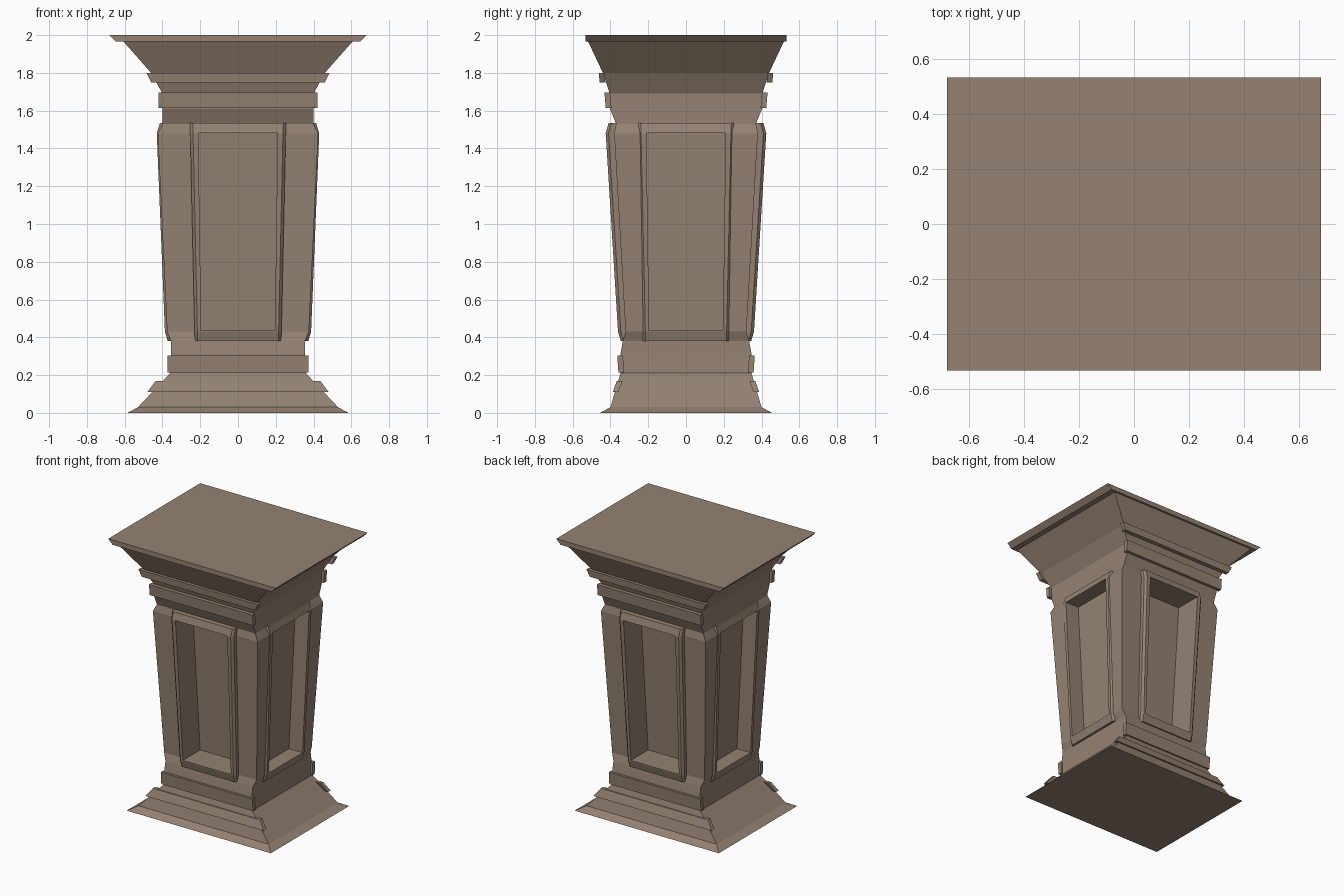
import bpy, bmesh
from mathutils import Matrix
from math import pi

if "Cube" in bpy.data.objects:
    bpy.data.objects.remove(bpy.data.objects["Cube"])

stone = bpy.data.materials.new("stone")
stone.diffuse_color = (0.30, 0.225, 0.17, 1)
stone.use_nodes = True
stone.node_tree.nodes["Principled BSDF"].inputs["Base Color"].default_value = stone.diffuse_color


def loft(name, rings, angle=0):
    """Closed flat-faced solid through rings of equal point count."""
    bm = bmesh.new()
    vs = [[bm.verts.new(p) for p in r] for r in rings]
    n = len(rings[0])
    for a, b in zip(vs, vs[1:]):
        for i in range(n):
            j = (i + 1) % n
            bm.faces.new((a[i], a[j], b[j], b[i]))
    bm.faces.new(vs[0])
    bm.faces.new(vs[-1])
    bmesh.ops.rotate(bm, verts=bm.verts, matrix=Matrix.Rotation(angle, 3, 'Z'))
    bmesh.ops.recalc_face_normals(bm, faces=bm.faces)
    me = bpy.data.meshes.new(name)
    bm.to_mesh(me)
    bm.free()
    me.materials.append(stone)
    ob = bpy.data.objects.new(name, me)
    bpy.context.collection.objects.link(ob)
    return ob


def rect(x, y0, y1, z):
    return [(-x, y0, z), (x, y0, z), (x, y1, z), (-x, y1, z)]


def cut(ob, cutter):
    m = ob.modifiers.new("recess", 'BOOLEAN')
    m.operation = 'DIFFERENCE'
    m.solver = 'EXACT'
    m.object = cutter
    bpy.context.view_layer.objects.active = ob
    bpy.ops.object.modifier_apply(modifier=m.name)


# main body: stacked rectangular sections (half x, half y, z)
body = loft("pedestal_body", [rect(x, -y, y, z) for x, y, z in [
    (.585, .455, 0), (.53, .40, .03), (.36, .347, .21), (.355, .347, .31),
    (.355, .335, .38), (.375, .32, .43), (.425, .38, 1.48), (.40, .37, 1.53),
    (.40, .403, 1.61), (.40, .403, 1.69), (.46, .44, 1.80), (.61, .52, 1.97)]])

# top slab
loft("top_slab", [rect(.645, -.533, .533, 1.965), rect(.68, -.533, .533, 2.0)])

# moulding strips on front and back: (half x, outer y, z) at bottom and top
strips = [("lower_base_strip", (.48, .388, .11), (.435, .366, .17)),
          ("upper_base_strip", (.372, .358, .215), (.372, .364, .305)),
          ("neck_strip", (.42, .425, 1.615), (.42, .432, 1.695)),
          ("cornice_strip", (.46, .457, 1.75), (.485, .462, 1.80))]
for side, ang in (("front", 0), ("back", pi)):
    for name, lo, hi in strips:
        loft(f"{side}_{name}", [rect(x, -y, -y + .03, z) for x, y, z in (lo, hi)], ang)

# raised frames with sunken panels on all four sides
front = dict(out=[.345, .36, .425, .41], inner=.30, depth=.20)
side = dict(out=[.372, .387, .43, .413], inner=.335, depth=.11)
heights = [.38, .43, 1.48, 1.535]
widths = [.228, .23, .253, .255]
b = .015
for name, s, ang in (("front", front, 0), ("right", side, pi / 2),
                     ("back", front, pi), ("left", side, -pi / 2)):
    frame = loft(name + "_frame", [
        [(-w, -s["inner"], z), (-w, -o + b, z), (-w + b, -o, z),
         (w - b, -o, z), (w, -o + b, z), (w, -s["inner"], z)]
        for w, o, z in zip(widths, s["out"], heights)], ang)
    lo, hi = s["out"][1], s["out"][2]
    cutter = loft(name + "_cutter", [
        rect(.195, -lo - .1, -lo + s["depth"], .437),
        rect(.21, -hi - .1, -hi + s["depth"], 1.483)], ang)
    cut(body, cutter)
    cut(frame, cutter)
    bpy.data.objects.remove(cutter)
